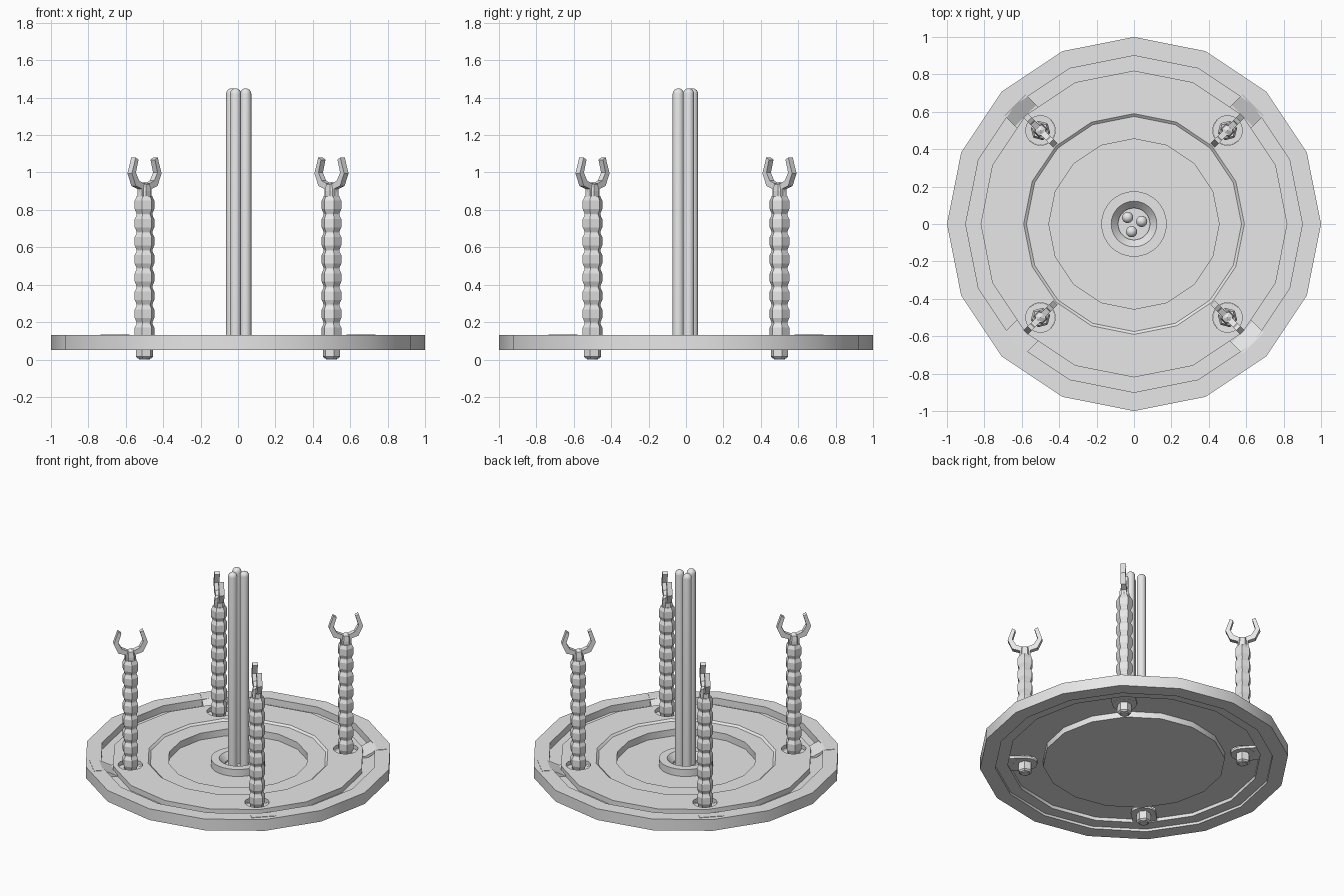
import bpy, bmesh, math
from mathutils import Matrix

if "Cube" in bpy.data.objects:
    bpy.data.objects.remove(bpy.data.objects["Cube"])

grey = bpy.data.materials.new("light_grey")
grey.diffuse_color = (0.8, 0.8, 0.8, 1)
grey.use_nodes = True
grey.node_tree.nodes["Principled BSDF"].inputs["Base Color"].default_value = grey.diffuse_color


def finish(bm, name, smooth=True, turn=0.0):
    """Turn a bmesh into a named grey object, rotated about the centre axis."""
    bmesh.ops.remove_doubles(bm, verts=bm.verts, dist=1e-5)
    bmesh.ops.recalc_face_normals(bm, faces=bm.faces)
    bmesh.ops.rotate(bm, verts=bm.verts, cent=(0, 0, 0), matrix=Matrix.Rotation(turn, 3, 'Z'))
    me = bpy.data.meshes.new(name)
    bm.to_mesh(me)
    bm.free()
    me.materials.append(grey)
    ob = bpy.data.objects.new(name, me)
    bpy.context.collection.objects.link(ob)
    if smooth:
        select(ob)
        bpy.ops.object.shade_smooth_by_angle(angle=math.radians(30))
    return ob


def select(ob):
    bpy.ops.object.select_all(action='DESELECT')
    ob.select_set(True)
    bpy.context.view_layer.objects.active = ob


def lathe(bm, profile, sides, cx=0, cy=0, closed=False, phase=0.0):
    """Sweep (radius, z) points around a vertical axis; open ends are capped."""
    rings = []
    for r, z in profile:
        if r == 0:
            rings.append([bm.verts.new((cx, cy, z))] * sides)
            continue
        ang = [phase + 2 * math.pi * i / sides for i in range(sides)]
        rings.append([bm.verts.new((cx + r * math.cos(a), cy + r * math.sin(a), z)) for a in ang])
    pairs = list(zip(rings, rings[1:]))
    if closed:
        pairs.append((rings[-1], rings[0]))
    for a, b in pairs:
        for i in range(sides):
            j = (i + 1) % sides
            vs = list(dict.fromkeys((a[i], a[j], b[j], b[i])))
            if len(vs) > 2:
                bm.faces.new(vs)
    if not closed:
        for ring in (rings[0], rings[-1]):
            if ring[0] is not ring[1]:
                bm.faces.new(ring)


def extrude_outline(bm, outline, half):
    """Extrude an (x, z) outline symmetrically along y."""
    a = [bm.verts.new((x, -half, z)) for x, z in outline]
    b = [bm.verts.new((x, half, z)) for x, z in outline]
    bm.faces.new(a)
    bm.faces.new(b)
    n = len(a)
    for i in range(n):
        j = (i + 1) % n
        bm.faces.new((a[i], a[j], b[j], b[i]))


POST_R = 0.707
TURNS = [math.radians(45 + 90 * k) for k in range(4)]
CORNERS = ["back_right", "back_left", "front_left", "front_right"]

# stepped round base: floor, ledge, deck, channel and rim
bm = bmesh.new()
lathe(bm, [(0, .06), (.455, .06), (.455, .108), (.575, .108), (.59, .12), (.82, .12),
           (.82, .082), (.90, .082), (.90, .13), (1, .13), (1, .05), (.90, .05),
           (.90, .068), (.82, .068), (.82, .092), (.59, .092), (.59, .05), (0, .05)], 16)
base = finish(bm, "round_base", smooth=False)

# round notches in the deck around each post
for t in TURNS:
    bm = bmesh.new()
    lathe(bm, [(.08, .0), (.08, .2)], 16, POST_R)
    cutter = finish(bm, "notch_cutter", smooth=False, turn=t)
    cutter.hide_render = True
    mod = base.modifiers.new("notch", 'BOOLEAN')
    mod.operation, mod.solver, mod.object = 'DIFFERENCE', 'EXACT', cutter
    select(base)
    bpy.ops.object.modifier_apply(modifier=mod.name)
    bpy.data.objects.remove(cutter)
select(base)
bpy.ops.object.shade_smooth_by_angle(angle=math.radians(30))

# raised socket in the middle with a tapering hole
bm = bmesh.new()
lathe(bm, [(.175, .055), (.175, .11), (.122, .11), (.085, .07), (.085, .055)], 32, closed=True)
finish(bm, "centre_socket")

# three upright rods with domed tops
for n, (x, y) in enumerate([(-.034, .035), (.041, .014), (-.013, -.041)], 1):
    bm = bmesh.new()
    dome = [(.03 * math.cos(a), 1.42 + .03 * math.sin(a))
            for a in (math.radians(d) for d in (0, 20, 40, 60, 75))]
    lathe(bm, [(.03, .055)] + dome + [(0, 1.45)], 16, x, y)
    finish(bm, f"centre_rod_{n}")

for t, corner in zip(TURNS, CORNERS):
    # bent bracket from the rim down to the post pad
    bm = bmesh.new()
    extrude_outline(bm, [(.96, .133), (.90, .133), (.82, .092), (POST_R, .088),
                         (POST_R, .072), (.83, .074), (.895, .115), (.96, .115)], .08)
    lathe(bm, [(.079, .072), (.079, .088)], 16, POST_R)
    finish(bm, f"bracket_{corner}", smooth=False, turn=t)

    # six-sided post with a row of ridges and a foot nut
    bm = bmesh.new()
    rings = [(.036, .005), (.047, .015), (.047, .06), (.043, .08)]
    for i in range(8):
        z = .10 + i * .097
        rings += [(.043, z), (.054, z + .025), (.054, z + .07), (.043, z + .092)]
    rings += [(.043, .875)]
    lathe(bm, rings, 6, POST_R, phase=math.radians(30))
    lathe(bm, [(.03, 0), (.03, .02)], 6, POST_R)
    finish(bm, f"ridged_post_{corner}", smooth=False, turn=t)

    # two-pronged claw on a short neck, opening along the radial direction
    bm = bmesh.new()
    half = [(.035, .865), (.035, .912), (.082, .928), (.112, .995), (.083, 1.08),
            (.062, 1.068), (.082, 1.0), (.058, .957), (.02, .94)]
    outline = half + [(-x, z) for x, z in reversed(half)]
    extrude_outline(bm, [(POST_R + x, z) for x, z in outline], .017)
    lathe(bm, [(.036, .865), (.036, .90), (.03, .935), (0, .95)], 6, POST_R)
    finish(bm, f"claw_{corner}", smooth=False, turn=t)
